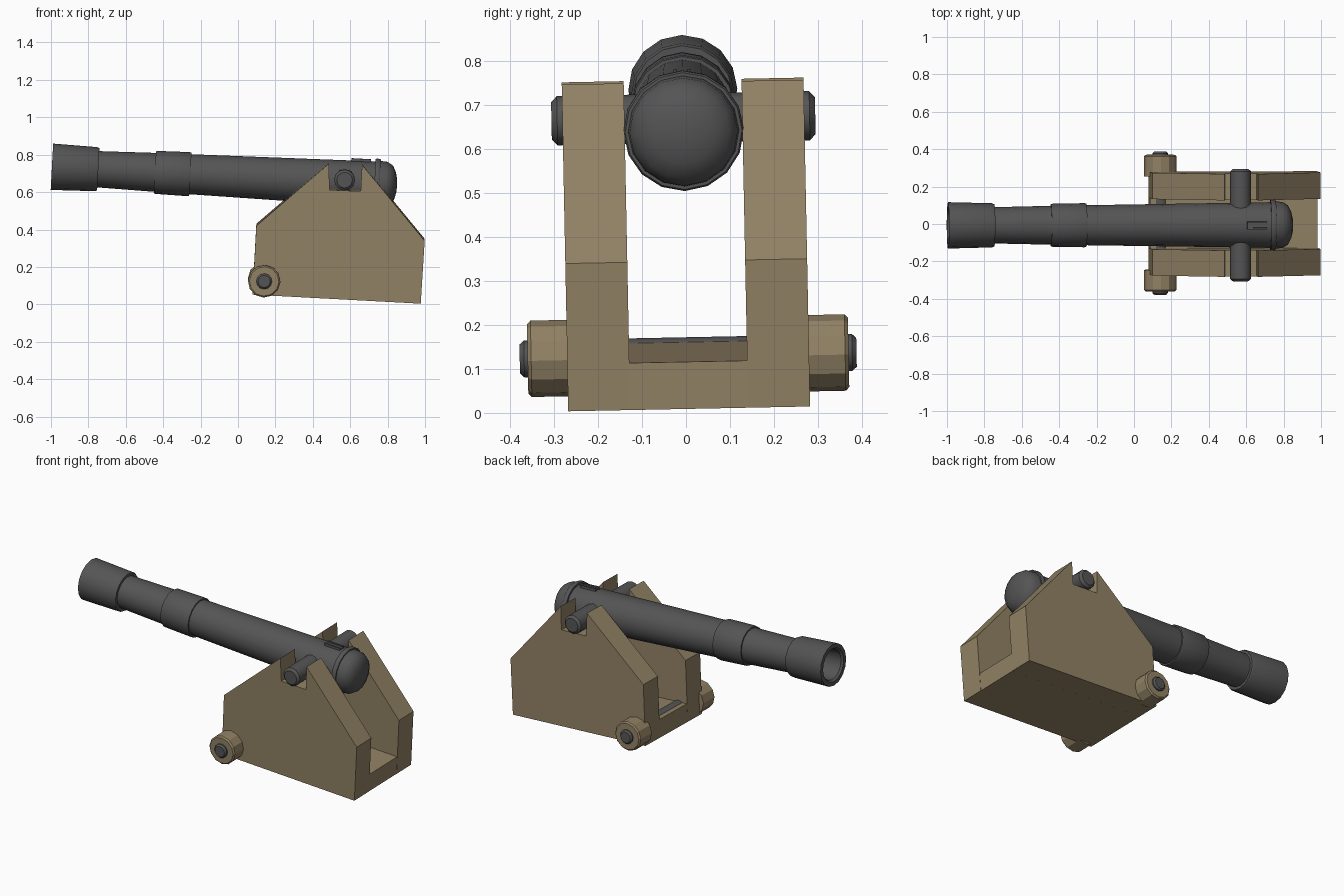
import bpy, bmesh, math
from mathutils import Matrix, Vector

if "Cube" in bpy.data.objects:
    bpy.data.objects.remove(bpy.data.objects["Cube"])

PITCH, ROLL = 0.054, 0.02
PX, PY, PZ = 0.57, -0.006, 0.67      # trunnion axis
TILT = (Matrix.Translation((PX, PY, PZ)) @ Matrix.Rotation(ROLL, 4, 'X')
        @ Matrix.Rotation(PITCH, 4, 'Y'))


def material(name, rgb):
    m = bpy.data.materials.new(name)
    m.diffuse_color = (*rgb, 1)
    m.use_nodes = True
    m.node_tree.nodes["Principled BSDF"].inputs["Base Color"].default_value = m.diffuse_color
    return m


IRON = material("iron", (0.09, 0.09, 0.09))
WOOD = material("wood", (0.29, 0.225, 0.13))


def local(x, z):
    """Front view position to the tilted frame."""
    x, z = x - PX, z - PZ
    c, s = math.cos(PITCH), math.sin(PITCH)
    return x * c - z * s, x * s + z * c


def finish(name, bm, mat, smooth=None):
    bmesh.ops.recalc_face_normals(bm, faces=bm.faces)
    me = bpy.data.meshes.new(name)
    bm.to_mesh(me)
    bm.free()
    me.materials.append(mat)
    ob = bpy.data.objects.new(name, me)
    bpy.context.collection.objects.link(ob)
    ob.matrix_world = TILT
    if smooth:
        bpy.ops.object.select_all(action='DESELECT')
        ob.select_set(True)
        bpy.context.view_layer.objects.active = ob
        bpy.ops.object.shade_smooth_by_angle(angle=math.radians(smooth))
    return ob


def lathe(name, profile, sides, mat, axis='X', at=(0, 0), smooth=None):
    """Revolve (position, radius) pairs about an axis; at = (u, w) offset."""
    bm = bmesh.new()
    rings = []
    for p, r in profile:
        ring = []
        for i in range(1 if r == 0 else sides):
            a = 2 * math.pi * i / sides
            s, c = r * math.sin(a), r * math.cos(a)
            co = (at[0] + p, s, at[1] + c) if axis == 'X' else (at[0] + s, p, at[1] + c)
            ring.append(bm.verts.new(co))
        rings.append(ring)
    for a, b in zip(rings, rings[1:]):
        for i in range(sides):
            j = (i + 1) % sides
            quad = [a[i % len(a)], a[j % len(a)], b[j % len(b)], b[i % len(b)]]
            bm.faces.new(list(dict.fromkeys(quad)))
    return finish(name, bm, mat, smooth)


def prism(name, outline, v0, v1, mat):
    """Extrude a side outline from v0 to v1 across the carriage."""
    bm = bmesh.new()
    f = bm.faces.new([bm.verts.new((u, v0, w)) for u, w in outline])
    ext = bmesh.ops.extrude_face_region(bm, geom=[f])['geom']
    bmesh.ops.translate(bm, vec=Vector((0, v1 - v0, 0)),
                        verts=[g for g in ext if isinstance(g, bmesh.types.BMVert)])
    return finish(name, bm, mat)


# Barrel with bore, muzzle swell, bands and domed breech
barrel = [(-1.25, 0), (-1.25, 0.085), (-1.555, 0.09), (-1.566, 0.1), (-1.566, 0.124),
          (-1.33, 0.118), (-1.318, 0.113), (-1.318, 0.097), (-1.015, 0.104),
          (-1.015, 0.112), (-1.005, 0.115), (-0.835, 0.118), (-0.825, 0.115),
          (-0.825, 0.107), (0.16, 0.122), (0.16, 0.134), (0.166, 0.137),
          (0.182, 0.137), (0.188, 0.133), (0.188, 0.126), (0.225, 0.123),
          (0.255, 0.105), (0.272, 0.07), (0.28, 0.035), (0.282, 0)]
lathe("barrel", barrel, 16, IRON, at=(0, -0.019), smooth=40)

# Vent block: two rails with a closed end
for n, v in (("left", -0.02), ("right", 0.012)):
    prism(f"vent_rail_{n}", [(0.03, 0.08), (0.135, 0.08), (0.135, 0.113), (0.03, 0.113)],
          v, v + 0.008, IRON)
prism("vent_plate", [(0.03, 0.08), (0.135, 0.08), (0.135, 0.106), (0.03, 0.106)],
      -0.015, 0.015, IRON)

# Trunnions
lathe("trunnions", [(-0.3, 0), (-0.3, 0.042), (-0.287, 0.056), (0.287, 0.056),
                    (0.3, 0.042), (0.3, 0)], 12, IRON, 'Y', smooth=35)

# Stepped side cheeks with trunnion notch
cheek = [local(*p) for p in ((0.078, 0.057), (0.098, 0.425), (0.485, 0.757), (0.49, 0.617),
                             (0.656, 0.61), (0.663, 0.752), (0.998, 0.345), (0.977, 0.009))]
prism("left_cheek", cheek, -0.275, -0.134, WOOD)
prism("right_cheek", cheek, 0.134, 0.275, WOOD)

# Floor between the cheeks
floor = [local(*p) for p in ((0.078, 0.057), (0.085, 0.165), (0.982, 0.116), (0.976, 0.009))]
prism("carriage_floor", floor, -0.134, 0.134, WOOD)

# Axle and wheels
hub = local(0.14, 0.13)
lathe("axle", [(-0.383, 0), (-0.383, 0.033), (-0.373, 0.042), (0.373, 0.042),
               (0.383, 0.033), (0.383, 0)], 12, IRON, 'Y', hub, 35)
for n, s in (("left", -1), ("right", 1)):
    lathe(f"{n}_wheel", [(s * 0.25, 0), (s * 0.25, 0.087), (s * 0.357, 0.087),
                         (s * 0.365, 0.079), (s * 0.365, 0)], 12, WOOD, 'Y', hub, 20)
